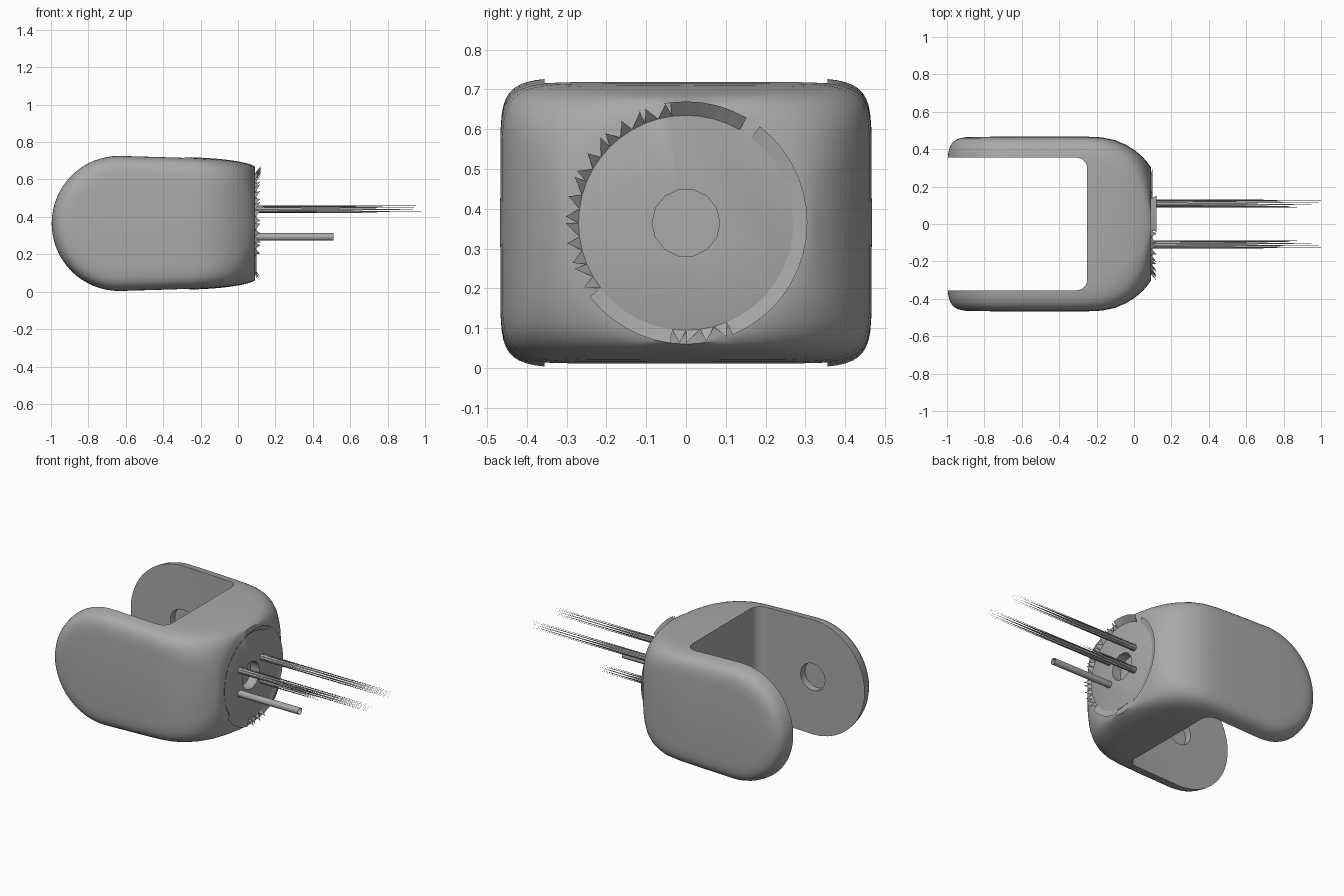
import bpy, bmesh, math
from mathutils import Vector

if "Cube" in bpy.data.objects:
    bpy.data.objects.remove(bpy.data.objects["Cube"])

CZ = 0.365      # height of the centre axis
PIVOT = -0.635  # x of the round arm ends
SEG = 48

mat = bpy.data.materials.new("plain grey")
mat.diffuse_color = (0.4, 0.4, 0.4, 1)
mat.use_nodes = True
mat.node_tree.nodes["Principled BSDF"].inputs["Base Color"].default_value = mat.diffuse_color


def finish(name, bm, smooth=None, normals=True):
    if normals:
        bmesh.ops.recalc_face_normals(bm, faces=bm.faces)
    me = bpy.data.meshes.new(name)
    bm.to_mesh(me)
    bm.free()
    ob = bpy.data.objects.new(name, me)
    bpy.context.collection.objects.link(ob)
    me.materials.append(mat)
    if smooth:
        shade(ob, smooth)
    return ob


def select(ob):
    bpy.ops.object.select_all(action='DESELECT')
    ob.select_set(True)
    bpy.context.view_layer.objects.active = ob


def shade(ob, deg):
    select(ob)
    bpy.ops.object.shade_smooth_by_angle(angle=math.radians(deg))


def squircle(w, h, n):
    """Superellipse points (y, z) counted from +y."""
    pts = []
    for i in range(SEG):
        c, s = math.cos(2 * math.pi * i / SEG), math.sin(2 * math.pi * i / SEG)
        c, s = (0 if abs(v) < 1e-9 else v for v in (c, s))
        pts.append((math.copysign(w * abs(c) ** (2 / n), c),
                    math.copysign(h * abs(s) ** (2 / n), s)))
    return pts


def prism(name, pts, direction):
    bm = bmesh.new()
    f = bm.faces.new([bm.verts.new(p) for p in pts])
    r = bmesh.ops.extrude_face_region(bm, geom=[f])
    bmesh.ops.translate(bm, vec=direction,
                        verts=[v for v in r['geom'] if isinstance(v, bmesh.types.BMVert)])
    return finish(name, bm)


def cut(ob, cutter):
    cutter.hide_render = True
    m = ob.modifiers.new("cut", 'BOOLEAN')
    m.operation, m.solver, m.object = 'DIFFERENCE', 'EXACT', cutter
    select(ob)
    bpy.ops.object.modifier_apply(modifier=m.name)
    bpy.data.objects.remove(cutter)


# fork body: cross-sections morph from rounded box to circle
stations = [(PIVOT, .467, .365, 9), (-.4, .467, .358, 9), (-.25, .467, .354, 8.5),
            (-.17, .463, .350, 8), (-.1, .448, .345, 7), (-.04, .422, .338, 6),
            (.01, .390, .330, 5), (.05, .355, .321, 3.8), (.075, .325, .313, 2.8),
            (.09, .303, .305, 2)]
bm = bmesh.new()


def bridge(a, b, closed):
    n = len(a)
    for i in range(n if closed else n - 1):
        j = (i + 1) % n
        bm.faces.new((a[i], a[j], b[j], b[i]))


rings = [[bm.verts.new((x, y, CZ + z)) for y, z in squircle(w, h, n)]
         for x, w, h, n in stations]
for a, b in zip(rings, rings[1:]):
    bridge(a, b, True)
bm.faces.new(rings[-1])
# round end: the upper half section swung half a turn about the pivot
half = squircle(*stations[0][1:])[:SEG // 2 + 1]
rows = []
for k in range(33):
    t = math.pi * k / 32
    rows.append([bm.verts.new((PIVOT - r * math.sin(t), y, CZ + r * math.cos(t)))
                 for y, r in half])
for a, b in zip(rows, rows[1:]):
    bridge(a, b, False)
bmesh.ops.remove_doubles(bm, verts=bm.verts, dist=1e-5)
body = finish("fork_body", bm)

# slot between the arms, with rounded inner corners
R, SX, SY = .06, -.25, .355
slot = [(-1.3, -SY, -.3)]
for s in (-1, 1):
    arc = [(SX - R + R * math.sin(a), s * (SY - R + R * math.cos(a)), -.3)
           for a in [math.pi / 2 * i / 6 for i in range(7)]]
    slot += arc if s < 0 else arc[::-1]
slot.append((-1.3, SY, -.3))
cut(body, prism("slot_cutter", slot, (0, 0, 1.4)))


# blind pivot sockets inside the arms
def circle(n, r):
    return [(r * math.cos(2 * math.pi * i / n), r * math.sin(2 * math.pi * i / n)) for i in range(n)]


cut(body, prism("pivot_cutter", [(PIVOT + a, -.4, CZ + b) for a, b in circle(24, .085)], (0, .8, 0)))
# blind socket in the round end face
cut(body, prism("socket_cutter", [(.03, a, CZ + b) for a, b in circle(14, .085)], (.2, 0, 0)))
shade(body, 35)

# broken collar: flared rim, whole on one side and toothed on the other
bm = bmesh.new()
N = 48


def rim(i, r, x):
    t = 2 * math.pi * i / N
    return bm.verts.new((x, r * math.cos(t), CZ + r * math.sin(t)))


for i in range(N):
    deg = 360 * i / N
    inner = [rim(i, .27, .092), rim(i + 1, .27, .092)]
    if deg < 50 or 55 < deg < 95 or 215 < deg < 262 or deg > 285:
        bm.faces.new(inner + [rim(i + 1, .305, .12 if 55 < deg < 95 else .1),
                              rim(i, .305, .12 if 55 < deg < 95 else .1)])
    elif deg > 95:
        bm.faces.new(inner + [rim(i + .3 * (i % 3), .303, .12)])
finish("broken_collar", bm, normals=False)

# four pins: the long ones and one short one are split into slivers
for y in (-.11, .11):
    for z, end in ((.44, 1.0), (.293, .51)):
        bm = bmesh.new()
        ring = [(y + a, z + b) for a, b in circle(10, .021)]
        whole = end < 1 and y < 0
        for i in range(10):
            p, q = ring[i], ring[(i + 1) % 10]
            pts = [(.08, *p), (.08, *q), (end, *q)] + ([(end, *p)] if whole else [])
            bm.faces.new([bm.verts.new(v) for v in pts])
        if whole:
            bmesh.ops.remove_doubles(bm, verts=bm.verts, dist=1e-5)
        finish(("long" if end == 1 else "short") + "_pin", bm, 40 if whole else None, whole)
